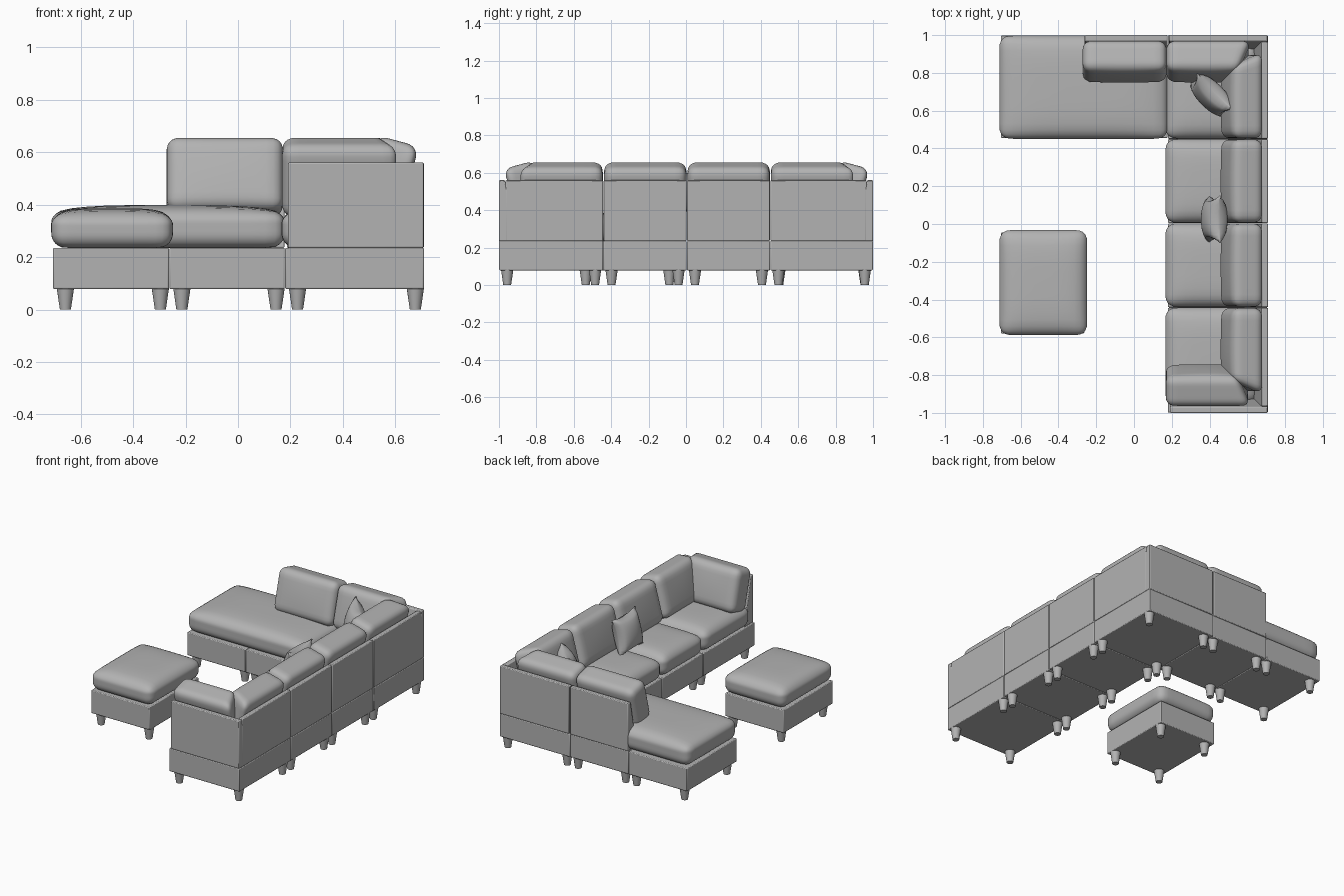
import bpy, bmesh, math
from mathutils import Vector

if "Cube" in bpy.data.objects:
    bpy.data.objects.remove(bpy.data.objects["Cube"])

fabric = bpy.data.materials.new("grey_fabric")
fabric.diffuse_color = (0.45, 0.45, 0.45, 1)
fabric.use_nodes = True
fabric.node_tree.nodes["Principled BSDF"].inputs["Base Color"].default_value = fabric.diffuse_color


def finish(name, bm, loc=(0, 0, 0), rot=(0, 0, 0), smooth=180, bevel=0):
    bmesh.ops.recalc_face_normals(bm, faces=bm.faces)
    me = bpy.data.meshes.new(name)
    bm.to_mesh(me)
    bm.free()
    me.materials.append(fabric)
    ob = bpy.data.objects.new(name, me)
    bpy.context.collection.objects.link(ob)
    ob.location, ob.rotation_euler = loc, rot
    bpy.context.view_layer.objects.active = ob
    ob.select_set(True)
    bpy.ops.object.shade_smooth_by_angle(angle=math.radians(smooth))
    ob.select_set(False)
    if bevel:
        m = ob.modifiers.new("soft_edges", 'BEVEL')
        m.width, m.segments = bevel, 2
    return ob


def grid_cube(cuts):
    bm = bmesh.new()
    bmesh.ops.create_cube(bm, size=2)
    bmesh.ops.subdivide_edges(bm, edges=bm.edges[:], cuts=cuts, use_grid_fill=True)
    return bm


# Rounded, crowned cushion; an end can be mitred for the sofa corners
def cushion(name, size, loc, rot=(0, 0, 0), r=0.06, crown=0.0, bulge=0.0, mitre=0, end=1):
    bm = grid_cube(15)
    half = Vector(size) / 2
    for v in bm.verts:
        p = Vector([math.sin(c * math.pi / 2) * h for c, h in zip(v.co, half)])
        inner = Vector([max(-(h - r), min(h - r, c)) for c, h in zip(p, half)])
        d = p - inner
        if d.length > 1e-9:
            big = max(abs(c) for c in d)
            d = d.normalized() * big
        p = inner + d
        u, q, w = (p[i] / half[i] for i in range(3))
        if w > 0:
            p.z -= crown * w * (1 - (1 - u ** 4) * (1 - q ** 4))
        p.y -= bulge * max(0, -q) * (1 - u * u) * (1 - w * w)
        if mitre:
            p.x -= end * mitre * max(0, u * end) * (0.5 - q / 2)
        v.co = p
    finish(name, bm, loc, rot)


def box(name, x0, x1, y0, y1, z0, z1):
    bm = bmesh.new()
    bmesh.ops.create_cube(bm, size=1)
    for v in bm.verts:
        v.co = Vector((v.co.x * (x1 - x0), v.co.y * (y1 - y0), v.co.z * (z1 - z0)))
    finish(name, bm, ((x0 + x1) / 2, (y0 + y1) / 2, (z0 + z1) / 2), smooth=30, bevel=0.005)


# Base box with four tapered legs
def module(name, x0, x1, y0, y1):
    g = 0.001
    box(name + "_base", x0 + g, x1 - g, y0 + g, y1 - g, 0.078, 0.235)
    i = 0.044
    for x in (x0 + i, x1 - i + 0.006):
        for y in (y0 + i, y1 - i):
            bm = bmesh.new()
            bmesh.ops.create_cone(bm, cap_ends=True, segments=20, radius1=0.021,
                                  radius2=0.033, depth=0.082)
            finish(name + "_leg", bm, (x + 0.004, y, 0.041), smooth=40)


# Wedge-shaped back panel, thicker at the bottom; origin on its outer face
def panel(name, length, loc, turn):
    bm = bmesh.new()
    prof = [(0, 0.235), (0, 0.56), (-0.032, 0.56), (-0.095, 0.235)]
    f = bm.faces.new([bm.verts.new((-length / 2, y, z)) for y, z in prof])
    ext = bmesh.ops.extrude_face_region(bm, geom=[f])["geom"]
    bmesh.ops.translate(bm, vec=(length, 0, 0),
                        verts=[e for e in ext if isinstance(e, bmesh.types.BMVert)])
    finish(name, bm, loc, (0, 0, turn), smooth=30, bevel=0.005)


def back_cushion(name, length, x, y, turn, mitre=0, end=1):
    cushion(name, (length, 0.168, 0.288), (x, y, 0.504), (math.radians(-15), 0, turn),
            r=0.046, bulge=0.01, mitre=mitre, end=end)


# Throw pillow with pinched sides and pointed corners
def pillow(name, s, t, loc, rot):
    bm = grid_cube(11)
    for v in bm.verts:
        u, w, q = v.co.x, v.co.z, v.co.y
        puff = (max(0, 1 - u * u) * max(0, 1 - w * w)) ** 0.45
        v.co = (u * s / 2 * (1 - 0.16 * (1 - w * w) * u * u),
                q * (t / 2 * puff + 0.003),
                w * s / 2 * (1 - 0.16 * (1 - u * u) * w * w))
    finish(name, bm, loc, rot)


R = -math.pi / 2

# Bases and legs
module("footstool", -0.706, -0.262, -0.58, -0.045)
module("chaise_end", -0.706, -0.262, 0.455, 0.998)
module("chaise_seat", -0.262, 0.179, 0.455, 0.998)
module("back_corner", 0.179, 0.71, 0.45, 1.0)
module("middle_back", 0.179, 0.71, 0.004, 0.45)
module("middle_front", 0.179, 0.71, -0.442, 0.004)
module("front_corner", 0.179, 0.71, -1.0, -0.442)

# Back panels
panel("chaise_back_panel", 0.438, (-0.042, 1.0, 0), 0)
panel("back_corner_rear_panel", 0.522, (0.447, 1.0, 0), 0)
panel("front_corner_arm_panel", 0.518, (0.449, -1.0, 0), math.pi)
for n, y0, y1 in (("back_corner", 0.452, 0.965), ("middle_back", 0.006, 0.448),
                  ("middle_front", -0.44, 0.002), ("front_corner", -0.965, -0.444)):
    panel(n + "_side_panel", y1 - y0, (0.709, (y0 + y1) / 2, 0), R)


# Seat cushions
def seat(name, x0, x1, y0, y1, top=0.392):
    cushion(name, (x1 - x0, y1 - y0, top - 0.235),
            ((x0 + x1) / 2, (y0 + y1) / 2, (top + 0.235) / 2), r=0.056, crown=0.026)


seat("footstool_cushion", -0.712, -0.248, -0.588, -0.032, 0.386)
seat("chaise_cushion", -0.712, 0.178, 0.451, 0.997, 0.398)
seat("back_corner_seat", 0.166, 0.65, 0.453, 0.945)
seat("middle_back_seat", 0.166, 0.65, 0.007, 0.449)
seat("middle_front_seat", 0.166, 0.65, -0.438, 0.003)
seat("front_corner_seat", 0.166, 0.65, -0.945, -0.443)

# Back cushions; the corner ones are mitred and meet each other
back_cushion("chaise_back_cushion", 0.444, -0.05, 0.861, 0)
back_cushion("back_corner_rear_cushion", 0.45, 0.397, 0.861, 0, 0.07, 1)
back_cushion("back_corner_side_cushion", 0.455, 0.571, 0.6815, R, 0.07, -1)
back_cushion("middle_back_cushion", 0.44, 0.571, 0.228, R)
back_cushion("middle_front_cushion", 0.44, 0.571, -0.218, R)
back_cushion("front_corner_side_cushion", 0.455, 0.571, -0.6725, R, 0.07, 1)
back_cushion("front_corner_arm_cushion", 0.45, 0.393, -0.855, math.pi, 0.07, -1)

# Throw pillows
pillow("middle_pillow", 0.25, 0.125, (0.425, 0.025, 0.495), (math.radians(-14), 0, R))
pillow("corner_pillow", 0.27, 0.125, (0.41, 0.68, 0.495), (math.radians(-12), 0, -math.pi / 4))
